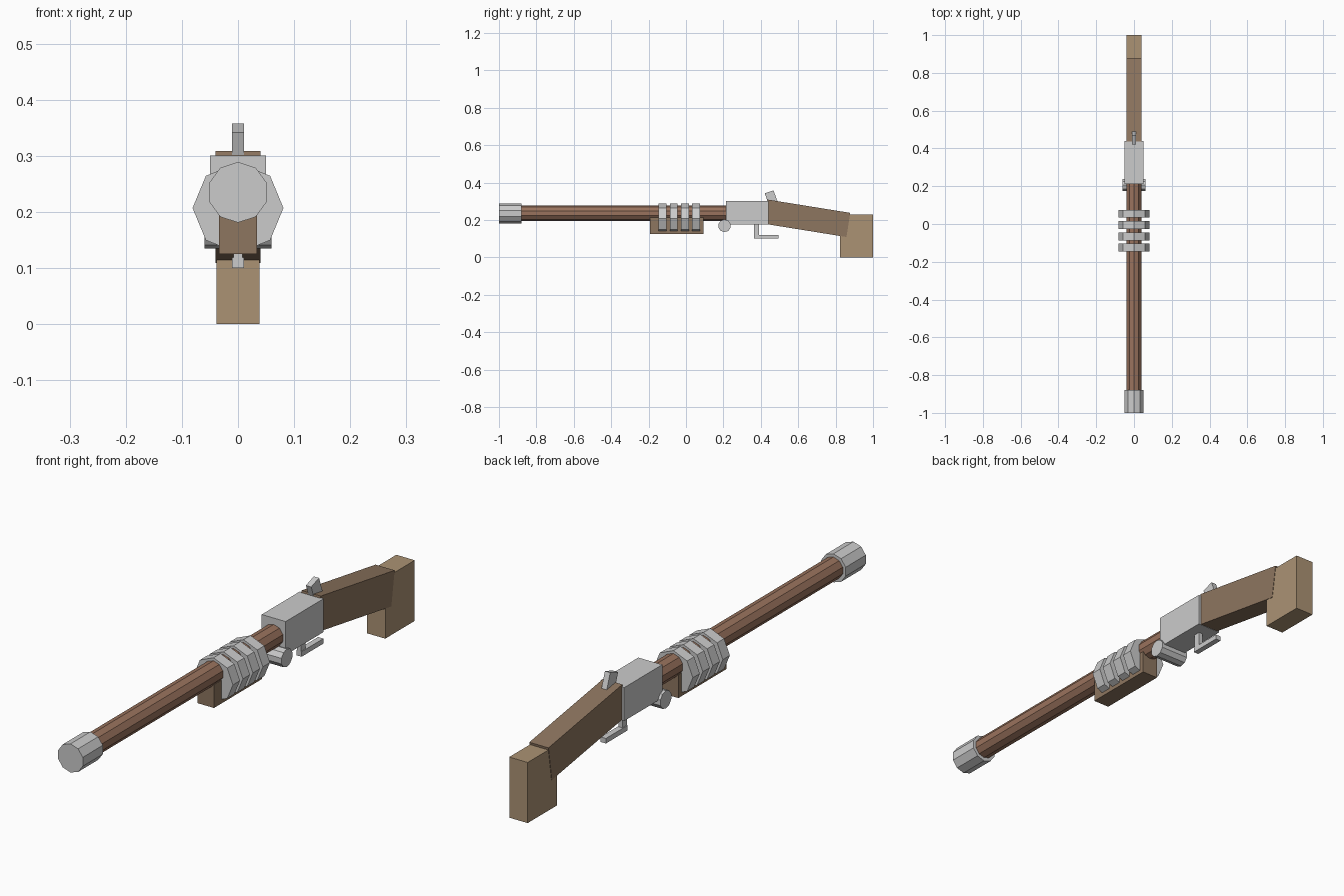
import bpy, bmesh
from math import pi, cos, sin

if "Cube" in bpy.data.objects:
    bpy.data.objects.remove(bpy.data.objects["Cube"])


def paint(name, rgb):
    m = bpy.data.materials.new(name)
    m.diffuse_color = (*rgb, 1)
    m.use_nodes = True
    m.node_tree.nodes["Principled BSDF"].inputs["Base Color"].default_value = m.diffuse_color
    return m


WOOD = paint("wood", (0.27, 0.18, 0.115))
PALE = paint("pale_wood", (0.41, 0.29, 0.175))
RED = paint("red_wood", (0.32, 0.17, 0.11))


def finish(name, bm, mat):
    bmesh.ops.recalc_face_normals(bm, faces=bm.faces)
    me = bpy.data.meshes.new(name)
    bm.to_mesh(me)
    bm.free()
    ob = bpy.data.objects.new(name, me)
    bpy.context.collection.objects.link(ob)
    if mat:
        me.materials.append(mat)
    return ob


def extrude(name, pts, axis, a, b, mat=None):
    """Extrude a 2D profile along x (points are y, z) or along y (points are x, z)."""
    place = (lambda u, v, w: (w, u, v)) if axis == "x" else (lambda u, v, w: (u, w, v))
    bm = bmesh.new()
    lo, hi = ([bm.verts.new(place(u, v, w)) for u, v in pts] for w in (a, b))
    n = len(pts)
    bm.faces.new(lo)
    bm.faces.new(hi)
    for i in range(n):
        j = (i + 1) % n
        bm.faces.new((lo[i], lo[j], hi[j], hi[i]))
    return finish(name, bm, mat)


def slab(name, pts, half, mat=None):
    return extrude(name, pts, "x", -half, half, mat)


def rect(y0, y1, z0, z1):
    return [(y0, z0), (y1, z0), (y1, z1), (y0, z1)]


def ngon(n, r, u, v):
    # first corner points straight up
    return [(u + r * sin(2 * pi * i / n), v + r * cos(2 * pi * i / n)) for i in range(n)]


# barrel and muzzle
extrude("barrel", ngon(10, 0.041, 0, 0.236), "y", -0.89, 0.23, RED)
extrude("muzzle", ngon(10, 0.054, 0, 0.235), "y", -1.0, -0.88)

# sliding grip with four octagonal bands
slab("foregrip", rect(-0.192, 0.094, 0.125, 0.213), 0.034, WOOD)
for i in range(4):
    y = -0.125 + 0.0597 * i
    extrude(f"grip_band_{i + 1}", ngon(8, 0.081, 0, 0.207), "y", y - 0.021, y + 0.021)

# receiver with cross pin
slab("receiver", rect(0.213, 0.44, 0.175, 0.301), 0.05)
slab("cross_pin", ngon(10, 0.034, 0.206, 0.169), 0.06)

# trigger and guard
slab("trigger_post", rect(0.364, 0.391, 0.11, 0.18), 0.008)
slab("trigger_guard", rect(0.364, 0.494, 0.1, 0.119), 0.011)

# rear hammer
slab("hammer", [(0.421, 0.342), (0.468, 0.358), (0.489, 0.3), (0.442, 0.284)], 0.011)

# sloping stock and butt
slab("stock", [(0.437, 0.309), (0.878, 0.238), (0.858, 0.109), (0.417, 0.18)], 0.04, WOOD)
slab("butt", rect(0.824, 1.0, 0.0, 0.229), 0.0385, PALE)
